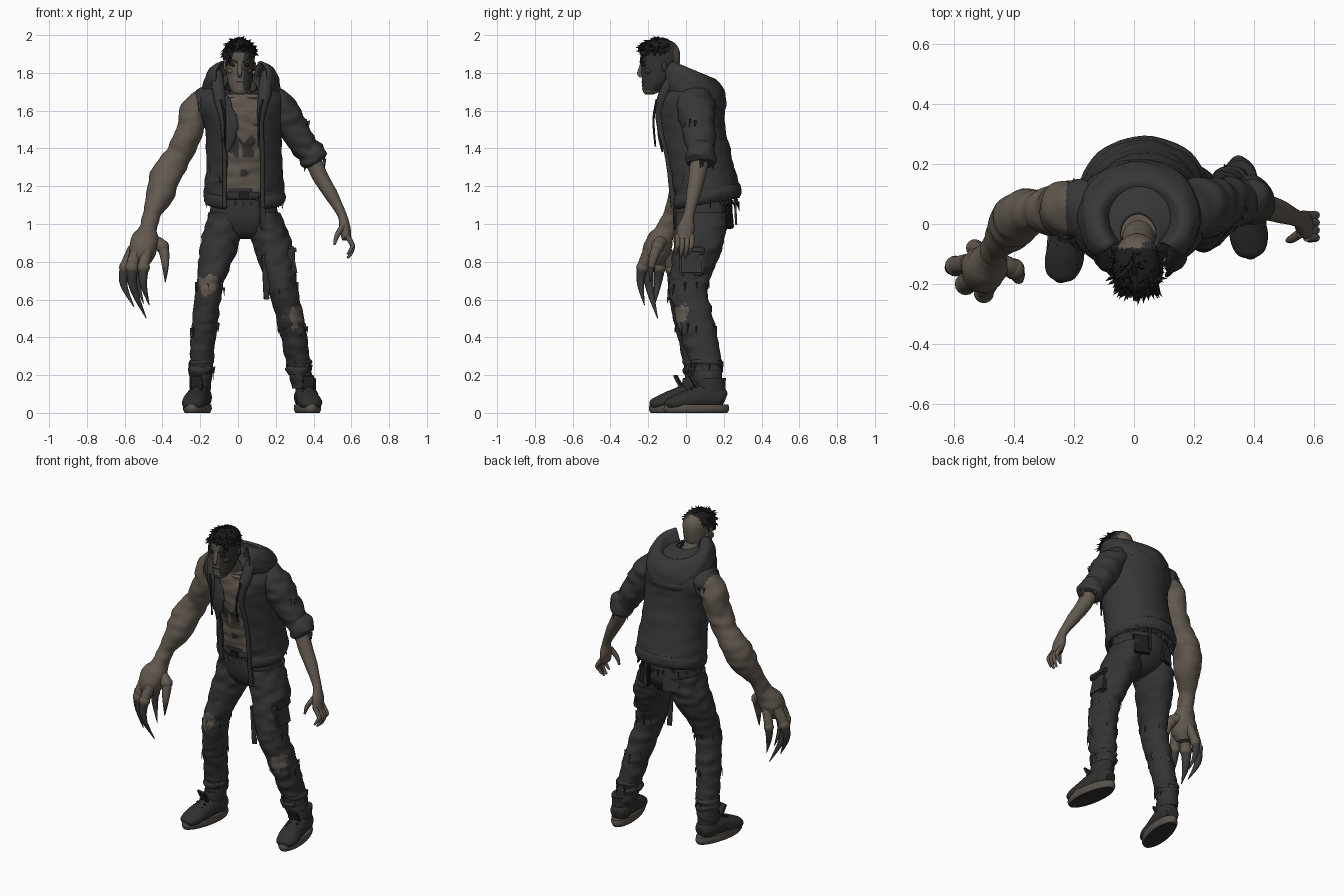
import bpy, bmesh, math, random
from mathutils import Vector, noise

random.seed(7)
start_cube = bpy.data.objects.get("Cube")
if start_cube:
    bpy.data.objects.remove(start_cube)

def material(name, *colour):
    mat = bpy.data.materials.new(name)
    mat.use_nodes = True
    mat.diffuse_color = (*colour, 1)
    mat.node_tree.nodes["Principled BSDF"].inputs["Base Color"].default_value = (*colour, 1)
    return mat

SKIN = material("grey_skin", .125, .102, .08)
DARK_SKIN = material("darkened_skin", .036, .034, .032)
CLOTH = material("hoodie_cloth", .038, .038, .038)
DENIM = material("trouser_cloth", .034, .034, .035)
LEATHER = material("shoe_leather", .03, .029, .028)
SOLE = material("worn_sole", .1, .085, .07)
BLACK = material("near_black", .012, .012, .012)
CLAW = material("dark_claw", .045, .041, .037)

def finish(name, bm, mats, paint=None):
    """Turn a bmesh into a smooth object, colouring faces by a rule."""
    bmesh.ops.recalc_face_normals(bm, faces=bm.faces[:])
    for face in bm.faces:
        face.smooth = True
        face.material_index = paint(face.calc_center_median()) if paint else 0
    mesh = bpy.data.meshes.new(name)
    bm.to_mesh(mesh)
    bm.free()
    mesh.set_sharp_from_angle(angle=math.radians(50))
    for mat in mats:
        mesh.materials.append(mat)
    obj = bpy.data.objects.new(name, mesh)
    bpy.context.collection.objects.link(obj)
    return obj

def resample(rings, steps):
    """Smooth a list of rings with a Catmull-Rom spline."""
    keys = [Vector(r) for r in rings]
    out = []
    for i, (b, c) in enumerate(zip(keys, keys[1:])):
        a, d = keys[max(i - 1, 0)], keys[min(i + 2, len(keys) - 1)]
        for t in (k / steps for k in range(steps)):
            out.append(b + (c - a) * (t / 2) + (a * 2 - b * 5 + c * 4 - d) * (t * t / 2)
                       + (b * 3 - a - c * 3 + d) * (t ** 3 / 2))
    return out + [keys[-1]]

def loft(name, rings, mats, paint=None, flat=False, gap=0, wrinkle=0, seg=24, steps=4, shear=0):
    """Skin elliptical rings (x, y, z, radius, radius); gap opens the front."""
    rings = resample(rings, steps)
    bm = bmesh.new()
    rows = []
    count = seg + 1 if gap else seg
    for i, ring in enumerate(rings):
        centre, side, front = Vector(ring[:3]), Vector((1, 0, 0)), Vector((0, -1, 0))
        if not flat:
            along = Vector(rings[min(i + 1, len(rings) - 1)][:3]) - Vector(rings[max(i - 1, 0)][:3])
            along.normalize()
            side = (side - along * along.x).normalized()
            front = along.cross(side)
        rows.append([])
        for k in range(count):
            angle = gap + (math.tau - 2 * gap) * k / seg
            arm = side * (ring[3] * math.sin(angle)) + front * (ring[4] * math.cos(angle))
            p = centre + arm
            p += arm * (wrinkle * noise.noise(Vector((p.x * 11, p.y * 11, p.z * 24))))
            p.z -= shear * arm.y
            rows[-1].append(bm.verts.new(p))
    for low, high in zip(rows, rows[1:]):
        for k in range(seg):
            n = (k + 1) % count
            bm.faces.new((low[k], low[n], high[n], high[k]))
    if not gap:
        bm.faces.new(rows[0])
        bm.faces.new(rows[-1])
    obj = finish(name, bm, mats, paint)
    if gap:
        shell = obj.modifiers.new("thickness", "SOLIDIFY")
        shell.thickness, shell.offset = .012, 0
    return obj

def digit(name, points, radius, mats, paint=None, tip=.06):
    """Tapering finger, claw or cord through a few points."""
    last = len(points) - 1
    rings = [(*p, *[radius * (1 - (1 - tip) * (i / last) ** 2)] * 2) for i, p in enumerate(points)]
    return loft(name, rings, mats, paint, seg=12, steps=6)

def blob(name, place, size, mat):
    bm = bmesh.new()
    bmesh.ops.create_uvsphere(bm, u_segments=16, v_segments=10, radius=1)
    bmesh.ops.scale(bm, vec=size, verts=bm.verts)
    bmesh.ops.translate(bm, vec=place, verts=bm.verts)
    return finish(name, bm, [mat])

def box(name, place, size, mat, turn=(0, 0, 0)):
    bm = bmesh.new()
    bmesh.ops.create_cube(bm, size=1)
    bmesh.ops.scale(bm, vec=size, verts=bm.verts)
    bmesh.ops.bevel(bm, geom=bm.edges[:], offset=min(size) * .25, segments=2, affect="EDGES")
    obj = finish(name, bm, [mat])
    obj.location, obj.rotation_euler = place, turn
    return obj

def spikes(name, items, mat):
    """Many small pyramids: (base point, reach, width)."""
    bm = bmesh.new()
    for base, reach, width in items:
        u = reach.orthogonal().normalized() * width
        v = reach.normalized().cross(u)
        foot = [bm.verts.new(base + w) for w in (u, v - u, -v - u)]
        apex = bm.verts.new(base + reach)
        for k in range(3):
            bm.faces.new((foot[k], foot[(k + 1) % 3], apex))
    return finish(name, bm, [mat])

def tatters(name, place, rx, ry, amount, length, mat):
    """Torn cloth points hanging from an elliptical hem."""
    items = []
    for k in range(amount):
        a = math.tau * (k + random.random()) / amount
        out = Vector((math.sin(a) * rx, math.cos(a) * ry, random.uniform(-.01, .03)))
        reach = Vector((out.x * .08, out.y * .08, -length * random.uniform(.4, 1)))
        items.append((Vector(place) + out, reach, random.uniform(.005, .01)))
    return spikes(name, items, mat)

def near(*spots):
    """Paint rule: second colour inside ragged patches round the given spots."""
    return lambda c: int(any((c - Vector(s[:3])).length < s[3] * (1 + .8 * noise.noise(c * 32)) for s in spots))

# Torso and open hoodie
trunk = [(.033, .1, 1.14, .2, .178), (.033, .1, 1.18, .208, .18), (.035, .07, 1.32, .196, .175), (.028, .03, 1.5, .198, .175),
         (.015, .02, 1.62, .225, .175), (.015, .025, 1.69, .21, .165), (.015, .02, 1.75, .15, .13), (.015, -.035, 1.795, .06, .068)]
loft("chest", [(x, y, z, a * .92, b * .92) for x, y, z, a, b in trunk[:6]], [SKIN, DARK_SKIN],
     near((-.03, -.11, 1.42, .055), (.11, -.11, 1.55, .035), (.05, -.1, 1.38, .035), (.07, -.11, 1.44, .025), (.03, -.08, 1.27, .02)),
     flat=True, wrinkle=.05, seg=110, steps=16)
for s in (-1, 1):
    blob("chest_muscle", (.03 + s * .05, -.108, 1.57), (.06, .027, .055), SKIN)
    blob("collarbone", (.02 + s * .05, -.116, 1.675), (.05, .014, .012), SKIN)
loft("hoodie_body", trunk, [CLOTH], flat=True, gap=.5, wrinkle=.04, seg=48, steps=7)
loft("hoodie_waistband", [(.033, .1, z, .205 + b, .182 + b) for z, b in ((1.11, -.01), (1.13, .004), (1.16, .004), (1.18, -.005))],
     [CLOTH], flat=True, gap=.5, wrinkle=.03, seg=40, shear=-.18)
loft("hood", [(.02, 0, 1.73, .085, .09), (.02, .01, 1.79, .11, .1), (.02, .02, 1.818, .14, .125), (.02, .025, 1.79, .18, .163),
              (.02, .025, 1.725, .2, .182), (.02, .02, 1.66, .187, .17)], [CLOTH],
     flat=True, gap=.75, wrinkle=.06, seg=40, steps=6, shear=.42)
loft("hood_fold", [(.02, .05, 1.69, .17, .15), (.02, .045, 1.665, .19, .168), (.02, .035, 1.62, .175, .16)],
     [CLOTH], flat=True, gap=1.2, wrinkle=.04, shear=.2)
for s in (-1, 1):
    mid = .02 + s * .12
    loft("hood_lapel", [(mid + s * .01, -.05, 1.8, .028, .03), (mid, -.115, 1.69, .035, .03), (mid - s * .02, -.14, 1.55, .018, .02),
                        (.03 + s * .1, -.095, 1.35, .012, .015), (.03 + s * .1, -.065, 1.09, .012, .015)], [CLOTH], wrinkle=.15)
    digit("hood_cord", [(mid - s * .01, -.155, 1.66), (mid - s * .03, -.172, 1.55), (mid - s * .03, -.162, 1.41)],
          .006, [BLACK], tip=.8)
    box("hoodie_pocket", (.033 + s * .15, -.025, 1.27), (.07, .02, .12), CLOTH, (0, s * .2, s * .8))
loft("torn_front_flap", [(-.08, -.125, 1.68, .03, .012), (-.05, -.138, 1.57, .045, .012), (-.045, -.138, 1.47, .035, .01),
                         (-.055, -.125, 1.38, .01, .006)], [CLOTH], flat=True, wrinkle=.4, seg=32, steps=8)
tatters("torn_front_threads", (-.05, -.135, 1.45), .03, .006, 6, .07, CLOTH)
tatters("hoodie_hem_tatters", (.033, .1, 1.12), .194, .17, 30, .05, CLOTH)
loft("torn_armhole", [(-.14, .05, 1.68, .055, .085), (-.175, .05, 1.66, .064, .098), (-.195, .05, 1.63, .062, .098)],
     [CLOTH], wrinkle=.12)
tatters("armhole_tatters", (-.2, .05, 1.64), .045, .095, 12, .07, CLOTH)

# Left arm: rolled sleeve, thin forearm, hand
loft("left_sleeve", [(.16, .05, 1.68, .07, .09), (.23, .05, 1.61, .085, .1), (.285, .06, 1.52, .078, .09),
                     (.345, .075, 1.42, .073, .08), (.395, .08, 1.35, .063, .073)], [CLOTH], wrinkle=.15, seg=32, steps=8)
loft("left_cuff", [(.36, .075, 1.41, .06, .07), (.385, .08, 1.38, .076, .082), (.4, .08, 1.34, .074, .08),
                   (.41, .08, 1.32, .055, .065)], [CLOTH], wrinkle=.2, steps=6)
tatters("left_cuff_tatters", (.405, .08, 1.33), .05, .06, 8, .06, CLOTH)
tatters("left_sleeve_tears", (.305, .06, 1.53), .065, .07, 7, .05, CLOTH)
loft("left_forearm", [(.38, .08, 1.38, .045, .05), (.43, .06, 1.26, .042, .045), (.49, .04, 1.16, .036, .037),
                      (.55, .015, 1.05, .024, .028), (.565, 0, .98, .03, .045), (.575, -.01, .92, .025, .042)], [SKIN], wrinkle=.06)
for k in range(4):
    y, lift = .03 - k * .025, .02 * abs(k - 1.5)
    digit("left_finger", [(.575, y, .94), (.605, y, .89), (.6, y - .005, .84 + lift), (.58, y - .01, .81 + lift)], .014, [SKIN], tip=.45)
digit("left_thumb", [(.555, -.03, .99), (.525, -.05, .94), (.51, -.055, .89)], .016, [SKIN], tip=.4)

# Right arm: swollen, bare, with long claws
loft("right_arm", [(-.16, .05, 1.66, .065, .09), (-.23, .05, 1.6, .073, .092), (-.258, .045, 1.48, .072, .084), (-.32, .045, 1.36, .07, .07),
                   (-.375, .03, 1.27, .082, .084), (-.41, -.01, 1.16, .075, .078), (-.455, -.065, 1.06, .047, .052),
                   (-.47, -.1, .98, .045, .05)], [SKIN], wrinkle=.13, seg=32, steps=8)
loft("right_palm", [(-.465, -.09, 1, .04, .045), (-.485, -.13, .93, .065, .065), (-.505, -.155, .86, .08, .075),
                    (-.52, -.165, .8, .05, .05)], [SKIN], wrinkle=.2)
for part, radius, points in (
        ("claw_outer", .033, [(-.55, -.13, .87), (-.595, -.14, .77), (-.605, -.15, .68), (-.55, -.17, .56)]),
        ("claw_middle", .035, [(-.53, -.18, .87), (-.56, -.2, .77), (-.55, -.19, .65), (-.485, -.15, .5)]),
        ("claw_index", .032, [(-.48, -.19, .87), (-.5, -.23, .77), (-.5, -.24, .68), (-.47, -.22, .57)]),
        ("claw_little", .028, [(-.5, -.1, .86), (-.53, -.08, .76), (-.53, -.08, .68), (-.5, -.1, .58)]),
        ("thumb", .034, [(-.45, -.13, .91), (-.4, -.15, .88), (-.385, -.18, .79), (-.385, -.19, .69)])):
    digit("right_" + part, points, radius, [SKIN, CLAW], lambda c: int(c.z < .765))
    blob("right_knuckle", points[1], [radius * 1.05] * 3, SKIN)

# Head: scalp at the front is hair, the left cheek is darkened
def face_paint(c):
    if c.z > 1.905 + .12 * max(c.y + .12, 0) and c.y < -.08:
        return 2
    return int(c.x > .028 and c.y < -.06 and c.z > 1.71)

loft("neck", [(.015, -.02, 1.62, .06, .06), (.015, -.055, 1.7, .055, .055), (.01, -.105, 1.8, .058, .06)], [SKIN], wrinkle=.04)
loft("head", [(.01, -.195, 1.685, .02, .02), (.01, -.185, 1.7, .042, .042), (.01, -.165, 1.74, .06, .068), (.01, -.142, 1.79, .071, .093),
              (.01, -.136, 1.86, .077, .104), (.01, -.137, 1.92, .08, .102), (.01, -.14, 1.96, .062, .078), (.01, -.14, 1.98, .025, .03)],
     [SKIN, DARK_SKIN, BLACK], face_paint, flat=True, seg=48, steps=8)
digit("nose", [(.01, -.228, 1.855), (.01, -.237, 1.825), (.01, -.247, 1.797), (.01, -.235, 1.782)], .013, [SKIN], tip=.8)
box("mouth", (.01, -.232, 1.752), (.045, .009, .008), DARK_SKIN)
blob("jaw", (.01, -.2, 1.715), (.034, .032, .024), SKIN)
for s, tone in ((-1, SKIN), (1, DARK_SKIN)):
    blob("eye_socket", (.01 + s * .03, -.22, 1.842), (.02, .014, .009), BLACK)
    box("brow", (.01 + s * .034, -.23, 1.862), (.045, .02, .014), DARK_SKIN, (0, -s * .25, s * .4))
    blob("cheekbone", (.01 + s * .045, -.196, 1.81), (.022, .024, .018), tone)
    blob("ear", (.01 + s * .077, -.115, 1.835), (.01, .015, .026), tone)

# Tousled hair, thickest over the brow and the right temple
tufts = []
while len(tufts) < 220:
    n = Vector([random.uniform(-1, 1) for _ in range(3)]).normalized()
    if n.z > .15 and n.y < .4 and (n.y > -.8 or n.z > .4):
        sway = Vector((random.uniform(-.02, .02), random.uniform(-.03, .01), random.uniform(-.035, .002)))
        tufts.append((Vector((.01 + n.x * .077, -.14 + n.y * .1, 1.885 + n.z * .092)), n * .02 + sway, .01))
for k in range(16):
    spot = Vector((-.072 + .0025 * k, -.16 - .005 * k, 1.92))
    tufts.append((spot, Vector((-.008, -.01, -random.uniform(.03, .09))), .007))
spikes("hair", tufts, BLACK)

# Trousers, belt and straps
loft("trouser_seat", [(.03, .08, 1.19, .158, .152), (.03, .09, 1.1, .172, .154), (.035, .09, 1.02, .183, .15),
                      (.045, .08, .95, .13, .11), (.05, .08, .92, .05, .06)], [DENIM], flat=True, wrinkle=.03)
legs = {"right": [(-.055, .09, 1.06, .1, .135), (-.1, .065, .88, .1, .125), (-.15, 0, .67, .072, .092),
                  (-.178, .025, .45, .068, .083), (-.195, .06, .25, .062, .072), (-.2, .065, .13, .057, .065)],
        "left": [(.125, .09, 1.06, .1, .135), (.185, .065, .88, .105, .13), (.232, .015, .67, .08, .105),
                 (.288, .06, .45, .073, .1), (.322, .11, .25, .062, .085), (.342, .12, .13, .058, .072)]}
for side, patch in (("right", (-.16, -.085, .68, .055)), ("left", (.31, -.03, .51, .05))):
    rings = legs[side]
    loft(side + "_trouser_leg", rings, [DENIM, SKIN], near(patch), flat=True, wrinkle=.11, seg=72, steps=20)
    for x, y, z, a, b in rings[2:5]:
        tatters(side + "_trouser_tears", (x, y, z), a * 1.02, b * .97, 10, .07, DENIM)
    x, y, z, a, b = rings[4]
    loft(side + "_bunched_ankle", [(x, y, z + d, a + w, b + w) for d, w in ((.04, -.008), (.02, .006), (0, -.002), (-.02, .007), (-.05, -.006))],
         [DENIM], flat=True, wrinkle=.2)
loft("belt", [(.03, .085, z, .164 + b, .153 + b) for z, b in ((1.13, 0), (1.14, .008), (1.165, .006), (1.175, -.008))], [LEATHER], flat=True)
box("belt_buckle", (.03, -.08, 1.153), (.05, .015, .04), BLACK)
box("front_strap", (.13, -.06, 1.06), (.03, .012, .19), LEATHER, (0, -.08, .2))
box("hanging_strap", (.145, -.05, .72), (.03, .01, .24), LEATHER, (0, -.05, .2))
box("back_strap", (.1, .262, 1.07), (.025, .012, .15), LEATHER, (.05, 0, 0))
box("thigh_pocket", (.28, .03, .8), (.045, .13, .15), DENIM, (0, -.2, 0))
box("thigh_pocket_flap", (.285, .03, .86), (.05, .14, .045), DENIM, (0, -.2, 0))
for x, mat in ((-.05, DENIM), (.13, BLACK)):
    box("back_pocket", (x, .222, 1.04), (.1, .02, .13), mat, (.1, 0, (.03 - x) * 4))

# Shoes, built heel to toe and then turned out
for side, place, turn in (("right", (-.215, -.025, 0), -.2), ("left", (.368, .055, 0), .14)):
    parts = [loft(side + "_shoe_upper", [(0, .15, .07, .035, .04), (0, .12, .08, .055, .062), (0, .05, .085, .058, .07), (0, -.03, .07, .06, .06),
                                         (0, -.1, .055, .064, .045), (0, -.15, .045, .048, .03), (0, -.165, .04, .02, .015)], [LEATHER], wrinkle=.06),
             loft(side + "_shoe_collar", [(0, .08, .09, .054, .075), (0, .08, .15, .054, .076), (0, .085, .185, .054, .074)], [LEATHER], flat=True, wrinkle=.06),
             loft(side + "_shoe_sole", [(0, 0, z, a, b) for z, a, b in ((0, .06, .165), (.02, .069, .175), (.045, .067, .171))],
                  [SOLE, LEATHER], lambda c: int(c.z < .004), flat=True, seg=40),
             box(side + "_shoe_tongue", (0, -.015, .165), (.06, .015, .08), LEATHER, (.5, 0, 0))]
    parts += [box(side + "_lace", (0, -.075 + k * .022, .1 + k * .012), (.07, .012, .01), BLACK) for k in range(4)]
    for part in parts:
        spot = Vector(part.location)
        part.location = (spot.x * math.cos(turn) - spot.y * math.sin(turn) + place[0],
                         spot.x * math.sin(turn) + spot.y * math.cos(turn) + place[1], spot.z)
        part.rotation_euler.z = turn
